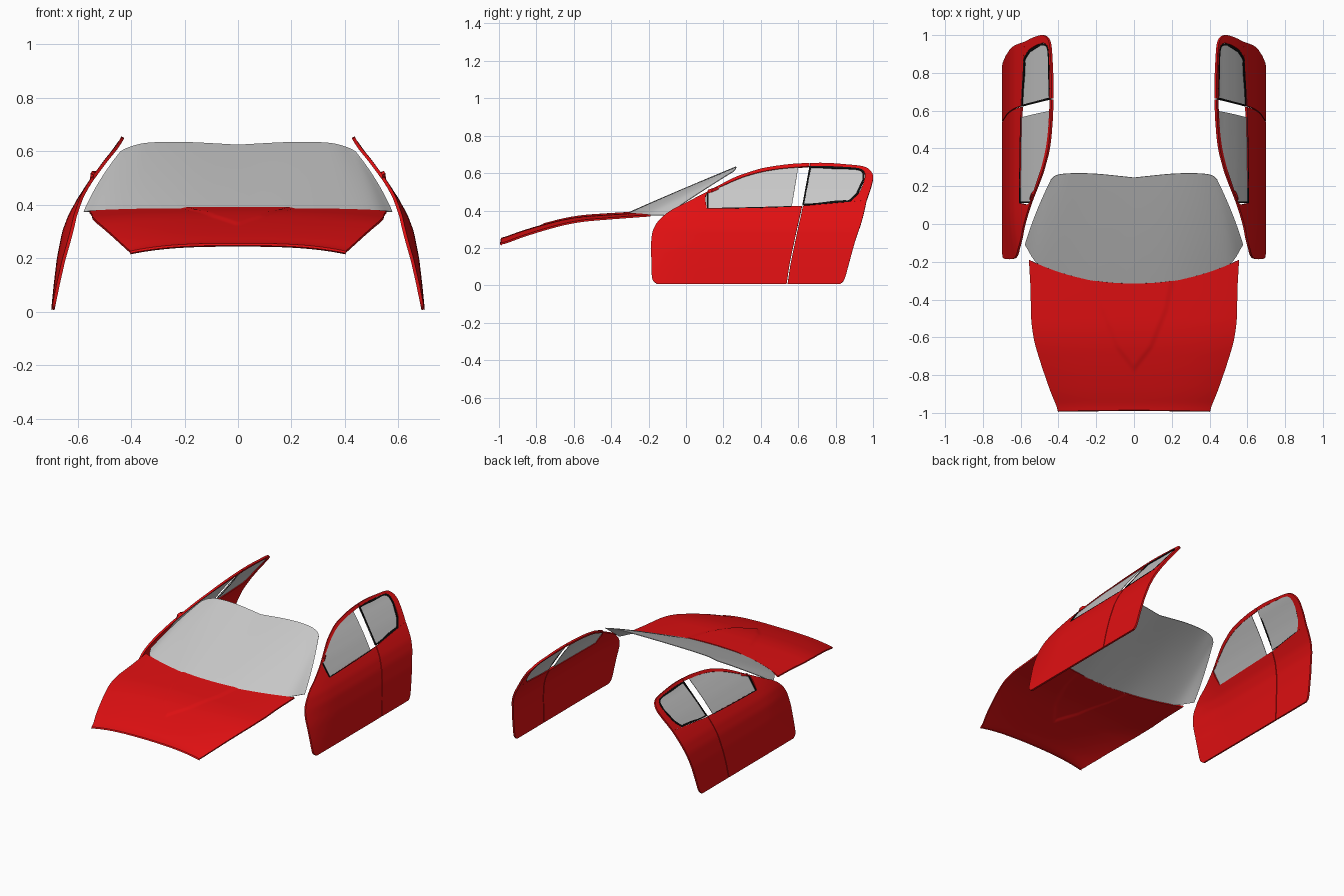
import bpy, bmesh
from mathutils import Vector

if "Cube" in bpy.data.objects:
    bpy.data.objects.remove(bpy.data.objects["Cube"])


def material(name, rgb):
    m = bpy.data.materials.new(name)
    m.diffuse_color = (*rgb, 1)
    m.use_nodes = True
    m.node_tree.nodes["Principled BSDF"].inputs["Base Color"].default_value = m.diffuse_color
    return m


RED = material("red paint", (0.75, 0.005, 0.006))
GLASS = material("grey glass", (0.58, 0.58, 0.58))
BLACK = material("black trim", (0.004, 0.004, 0.004))


def interp(table, t):
    """Piecewise linear lookup in (key, value) pairs."""
    if t <= table[0][0]:
        return table[0][1]
    for (a, va), (b, vb) in zip(table, table[1:]):
        if t <= b:
            return va + (vb - va) * (t - a) / (b - a)
    return table[-1][1]


def soft(table, t, r):
    """Lookup smoothed by averaging neighbours."""
    return sum(interp(table, t + r * k / 2) for k in (-2, -1, 0, 1, 2)) / 5


def curve(pts, k=5):
    """Catmull-Rom curve through the points."""
    p = [Vector(q) for q in pts]
    p = [2 * p[0] - p[1]] + p + [2 * p[-1] - p[-2]]
    out = []
    for i in range(1, len(p) - 2):
        a, b, c, d = p[i - 1:i + 3]
        for j in range(k):
            t = j / k
            out.append(0.5 * (2 * b + (c - a) * t + (2 * a - 5 * b + 4 * c - d) * t * t
                              + (3 * b - a - 3 * c + d) * t ** 3))
    return out + [p[-2]]


def build(name, mat, rows, outward, thick):
    """Grid surface from rows of 3D points, mirrored in x, with thickness."""
    bm = bmesh.new()
    grid = [[bm.verts.new(p) for p in row] for row in rows]
    for r0, r1 in zip(grid, grid[1:]):
        for i in range(len(r0) - 1):
            bm.faces.new((r0[i], r0[i + 1], r1[i + 1], r1[i]))
    bm.normal_update()
    if sum((f.normal * f.calc_area() for f in bm.faces), Vector()).dot(Vector(outward)) < 0:
        bmesh.ops.reverse_faces(bm, faces=bm.faces[:])
    me = bpy.data.meshes.new(name)
    bm.to_mesh(me)
    bm.free()
    me.materials.append(mat)
    ob = bpy.data.objects.new(name, me)
    bpy.context.collection.objects.link(ob)
    mirror = ob.modifiers.new("mirror", 'MIRROR')
    mirror.merge_threshold = 0.0005
    solid = ob.modifiers.new("thickness", 'SOLIDIFY')
    solid.thickness = thick
    solid.offset = -1
    bpy.ops.object.select_all(action='DESELECT')
    ob.select_set(True)
    bpy.context.view_layer.objects.active = ob
    bpy.ops.object.convert(target='MESH')
    bpy.ops.object.shade_smooth_by_angle(angle=0.6)
    return ob


# Door cross-section: half width by height, tucked in near the front edge
SECTION = [(0, .70), (.1, .69), (.2, .678), (.3, .658), (.36, .636), (.4, .614),
           (.43, .596), (.5, .55), (.57, .498), (.62, .457), (.66, .433)]


def side(p, inset=0):
    y, z = p
    tuck = max(0, (.1 - y) / .28) ** 2 * .03 * min(1, z / .3)
    return Vector((soft(SECTION, z, .012) - tuck - inset, y, z))


def panel(name, mat, a, b, n, inset=0, thick=.012):
    """Loft between two side-view outlines, wrapped on the door section."""
    rows = [[side(p.lerp(q, j / n), inset) for j in range(n + 1)] for p, q in zip(a, b)]
    return build(name, mat, rows, (1, 0, .3), thick)


# Lower door panels
front_edge = curve([(-.155, .008), (-.18, .035), (-.185, .12), (-.185, .25),
                    (-.165, .32), (-.12, .372), (-.07, .408)])
split = curve([(.538, .008), (.542, .035), (.555, .12), (.58, .24),
               (.597, .32), (.61, .375), (.62, .425)])
rear_edge = curve([(.825, .008), (.848, .035), (.872, .12), (.905, .24),
                   (.935, .33), (.952, .395), (.965, .455)])
panel("front_door_panel", RED, front_edge, split, 20)
panel("rear_door_panel", RED, [p + Vector((.005, 0)) for p in split], rear_edge, 12)

# Window frames
front_in = curve([(.11, .41), (.11, .49), (.2, .535), (.3, .578),
                  (.4, .607), (.5, .624), (.6, .633), (.66, .638)])
front_out = curve([(-.07, .408), (0, .443), (.12, .505), (.25, .573),
                   (.33, .603), (.42, .629), (.55, .648), (.66, .655)])
rear_in = curve([(.664, .638), (.75, .638), (.84, .634), (.92, .627),
                 (.952, .61), (.955, .57), (.925, .495), (.88, .448)])
rear_out = curve([(.664, .655), (.75, .655), (.85, .648), (.94, .638),
                  (.98, .62), (1.0, .585), (.99, .53), (.965, .455)])
panel("front_window_frame", RED, front_out, front_in, 6)
panel("rear_window_frame", RED, rear_out, rear_in, 4)

# Side glass
sill = curve([(.11, .41), (.2, .411), (.3, .413), (.4, .415), (.49, .418), (.565, .42)])
head = curve([(.11, .49), (.2, .535), (.3, .578), (.4, .607), (.5, .624), (.6, .633)])
panel("front_side_glass", GLASS, sill, head, 10, .006, .003)
rear_sill = curve([(.622, .43), (.7, .433), (.78, .44), (.85, .446), (.88, .45), (.92, .49)])
rear_head = curve([(.66, .638), (.75, .638), (.84, .634), (.92, .627), (.952, .61), (.955, .57)])
panel("rear_side_glass", GLASS, rear_sill, rear_head, 10, .006, .003)

# Black trim: ring round the rear glass, short strip at the front glass corner
loop = rear_sill + rear_head[::-1]
loop.append(loop[0])
mid = Vector((.79, .54))
inner = [p + (mid - p).normalized() * .011 for p in loop]
panel("rear_glass_trim", BLACK, loop, inner, 2, -.001, .008)
corner = curve([(.112, .495), (.112, .45), (.112, .411)], 3)
panel("front_glass_trim", BLACK, corner, [p + Vector((.008, 0)) for p in corner], 1, -.001, .008)
panel("front_sill_trim", BLACK, sill, [p + Vector((0, .004)) for p in sill], 1, -.001, .008)

# Bonnet: curved sheet with a raised V-shaped centre
WIDTH = [(-.99, .398), (-.9, .438), (-.75, .49), (-.62, .53), (-.5, .546), (-.35, .547), (-.18, .557)]
CROWN = [(-.99, .25), (-.9, .285), (-.78, .322), (-.65, .356), (-.55, .372), (-.4, .382), (-.18, .395)]
VEE = [(-.78, 0), (-.65, .1), (-.45, .18), (-.3, .21)]


def hood_point(u, v):
    y = -.985 - .005 * u + v * (.985 + .005 * u - .315 + .125 * u ** 2.2)
    x = u * soft(WIDTH, y, .04)
    z = soft(CROWN, y, .04) - (.028 - .012 * v) * u ** 3
    edge = min(1, max(0, (interp(VEE, y) - x) / .02)) if y > -.78 else 0
    return Vector((x, y, z + .005 * edge * edge * (3 - 2 * edge)))


N, M = 44, 50
hood_rows = [[hood_point(i / N, j / M) for i in range(N + 1)] for j in range(M + 1)]
lip = [p + Vector((0, -.004, -.008)) for p in hood_rows[0]]
build("bonnet", RED, [lip] + hood_rows, (0, 0, 1), .01)

# Windscreen: loft from the curved base to the roof edge
base = curve([(0, -.32, .385), (.2, -.308, .385), (.38, -.265, .382), (.51, -.21, .378), (.578, -.11, .375)])
roof = curve([(0, .245, .625), (.2, .265, .635), (.34, .267, .632), (.41, .258, .615), (.44, .235, .60)])
rows = []
for j in range(17):
    t = j / 16
    rows.append([p.lerp(q, t) + Vector((p.x * .06 * t * (1 - t), 0, .012 * t * (1 - t)))
                 for p, q in zip(base, roof)])
build("windscreen", GLASS, rows, (0, -.3, 1), .004)
